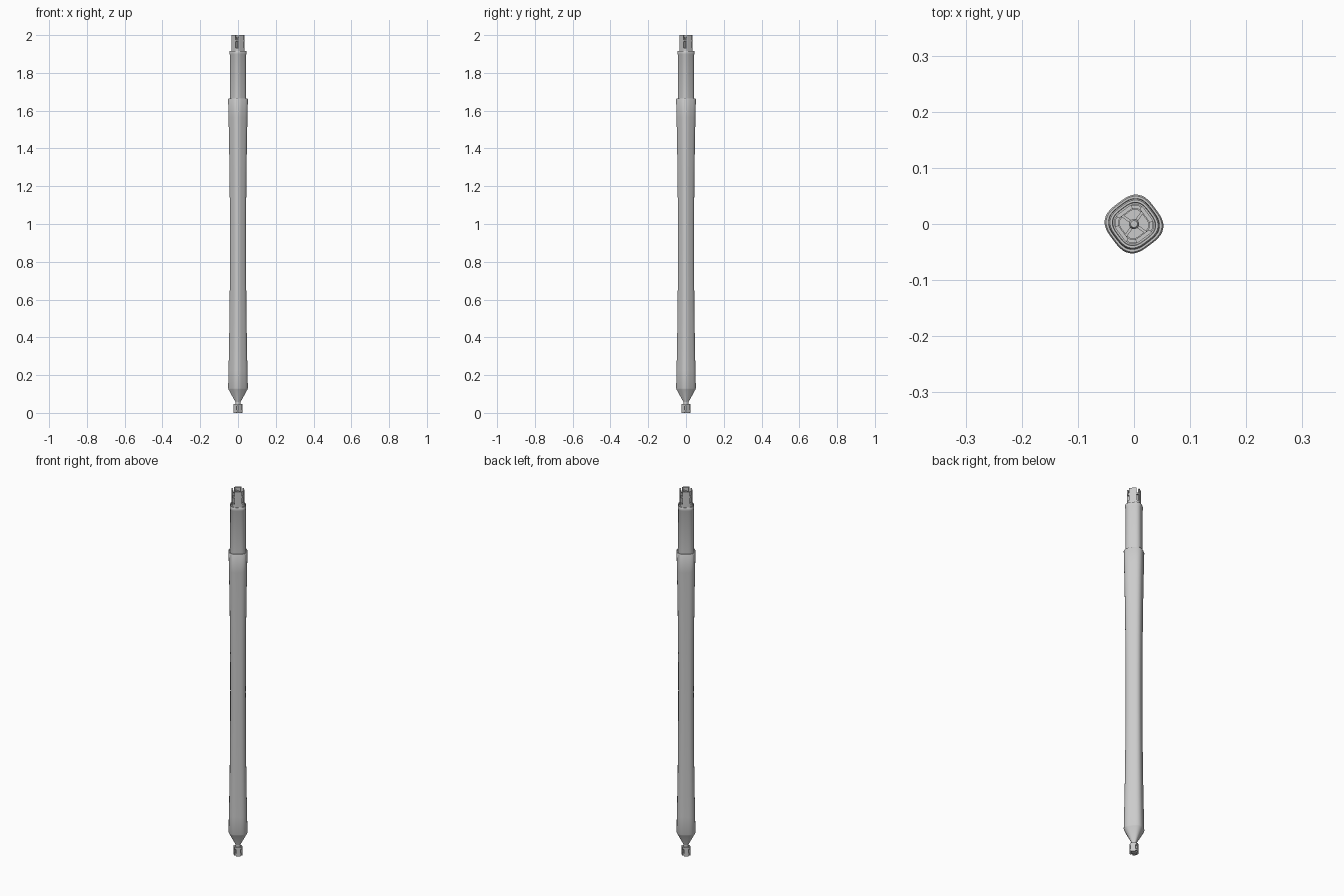
import bpy, bmesh
from math import cos, sin, pi, radians

if "Cube" in bpy.data.objects:
    bpy.data.objects.remove(bpy.data.objects["Cube"])

N = 48
PHASE = radians(-8)


def radius(r, t, lobe):
    # r is the radius at the lobe tips
    return r * (1 + lobe * (cos(4 * (t - PHASE)) - 1) / 2)


def finish(name, bm, angle=35):
    bmesh.ops.recalc_face_normals(bm, faces=bm.faces)
    me = bpy.data.meshes.new(name)
    bm.to_mesh(me)
    bm.free()
    ob = bpy.data.objects.new(name, me)
    bpy.context.collection.objects.link(ob)
    bpy.ops.object.select_all(action='DESELECT')
    ob.select_set(True)
    bpy.context.view_layer.objects.active = ob
    bpy.ops.object.shade_smooth_by_angle(angle=radians(angle))
    return ob


def loft(name, profile, lobe=0.11):
    """Four-lobed solid through (z, radius) stations."""
    bm = bmesh.new()
    rings = []
    for z, r in profile:
        rings.append([bm.verts.new((radius(r, t, lobe) * cos(t), radius(r, t, lobe) * sin(t), z))
                      for t in (2 * pi * i / N for i in range(N))])
    for a, b in zip(rings, rings[1:]):
        for i in range(N):
            j = (i + 1) % N
            bm.faces.new((a[i], a[j], b[j], b[i]))
    bm.faces.new(rings[0])
    bm.faces.new(rings[-1])
    return finish(name, bm)


def wall(name, z0, z1, rin, rout, mid, half, lobe=0.14, steps=8):
    """Curved wall piece between two angles; a half of pi closes it to a ring."""
    closed = half >= pi
    n = 48 if closed else steps
    bm = bmesh.new()
    cols = []
    for i in range(n if closed else n + 1):
        t = mid - half + 2 * half * i / n
        cols.append([bm.verts.new((radius(r, t, lobe) * cos(t), radius(r, t, lobe) * sin(t), z))
                     for r, z in ((rin, z0), (rout, z0), (rout, z1), (rin, z1))])
    for i in range(n):
        a, b = cols[i], cols[(i + 1) % len(cols)]
        for k in range(4):
            m = (k + 1) % 4
            bm.faces.new((a[k], a[m], b[m], b[k]))
    if not closed:
        bm.faces.new(cols[0])
        bm.faces.new(cols[-1])
    return finish(name, bm)


def web(name, length, width, z0, z1, ang):
    bpy.ops.mesh.primitive_cube_add(size=1, location=(0, 0, (z0 + z1) / 2), rotation=(0, 0, ang))
    ob = bpy.context.object
    ob.name = name
    ob.scale = (length, width, z1 - z0)


# long waisted body with tapered lower end
waist = [(0.13 + 1.53 * i / 16, 0.043 + 0.0097 * ((i - 8) / 8) ** 2) for i in range(17)]
loft("body", [(0.04, 0.011), (0.055, 0.012), (0.125, 0.051)] + waist
     + [(1.664, 0.050), (1.664, 0.046), (1.655, 0.045)])

# upper sleeve with a small lip
loft("sleeve", [(1.64, 0.0435), (1.895, 0.0435), (1.9, 0.0455), (1.913, 0.0455), (1.917, 0.043),
                (1.917, 0.039), (1.912, 0.038)])

# slotted connector at the top
wall("top_base_ring", 1.905, 1.932, 0.026, 0.036, 0, pi)
wall("top_band", 1.965, 1.974, 0.028, 0.034, 0, pi)
for i in range(4):
    mid = PHASE + pi / 4 + i * pi / 2
    wall(f"top_prong_{i}", 1.92, 2.0, 0.028, 0.036, mid, radians(31))
for i in range(2):
    web(f"top_web_{i}", 0.062, 0.005, 1.91, 1.985, radians(55) + i * pi / 2)
loft("top_hub", [(1.91, 0.009), (1.985, 0.009), (1.99, 0.006)], 0)

# small slotted tip at the bottom
loft("tip_core", [(0.002, 0.014), (0.06, 0.013)], 0)
wall("tip_lower_ring", 0.006, 0.014, 0.012, 0.0235, 0, pi)
wall("tip_upper_ring", 0.036, 0.046, 0.012, 0.022, 0, pi)
for i in range(4):
    mid = PHASE + pi / 4 + i * pi / 2
    wall(f"tip_prong_{i}", 0.0, 0.048, 0.013, 0.0245, mid, radians(30))
